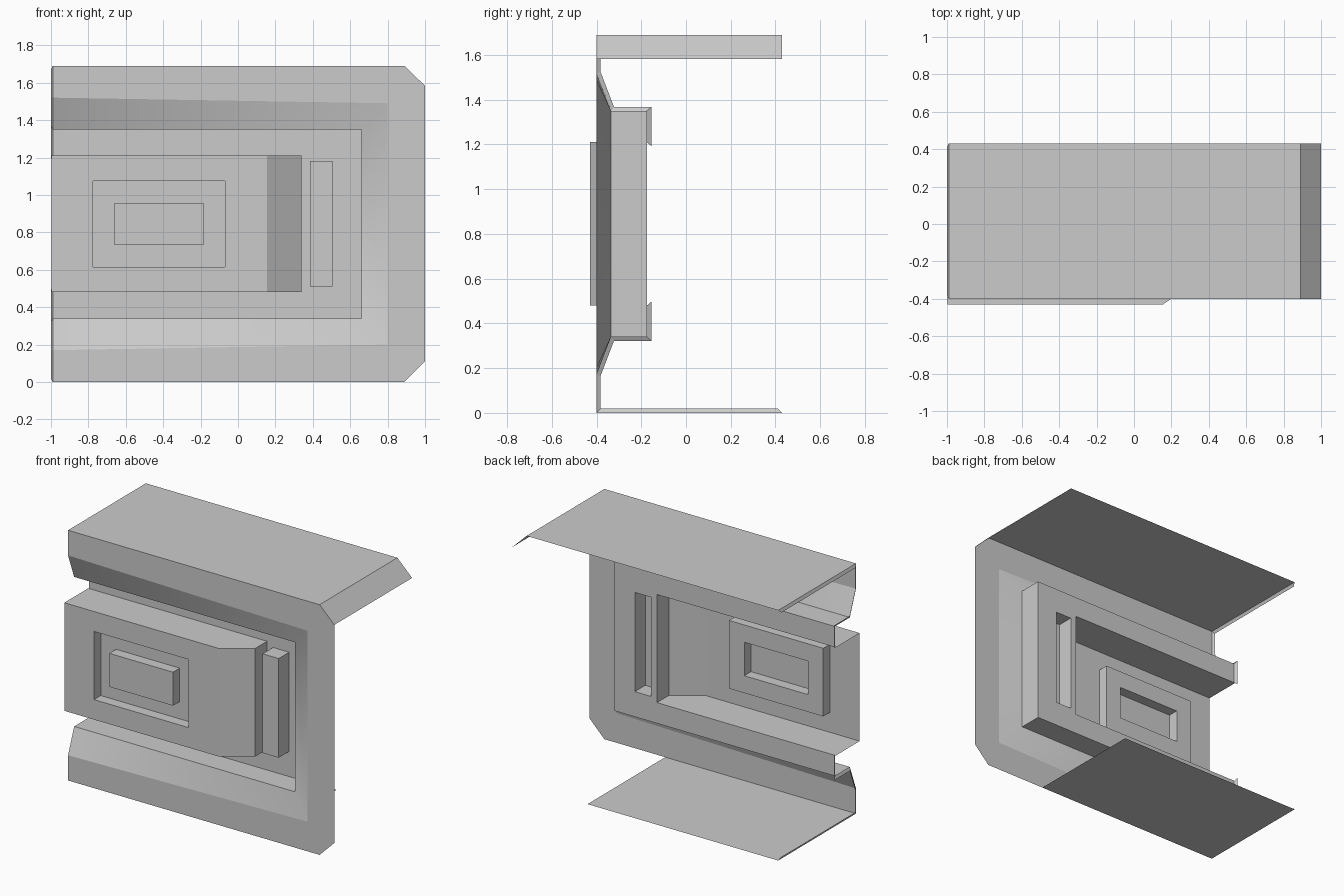
import bpy

if "Cube" in bpy.data.objects:
    bpy.data.objects.remove(bpy.data.objects["Cube"])

H = 1.69           # overall height; the panel mirrors about H / 2
L = -0.99          # left end of the sheets, where the rim begins
FRONT, STEP, FLOOR, BACK = -0.40, -0.335, -0.175, 0.43
BOX = -0.43


def mesh(name, verts, faces, smooth=False):
    me = bpy.data.meshes.new(name)
    me.from_pydata(verts, [], faces)
    me.update()
    for p in me.polygons:
        p.use_smooth = smooth
    ob = bpy.data.objects.new(name, me)
    bpy.context.collection.objects.link(ob)
    return ob


def bands(name, rings, closed=False, cap=False, smooth=False):
    """Skin between successive rings, outer ring first."""
    n = len(rings[0])
    verts = [v for r in rings for v in r]
    faces = []
    for k in range(len(rings) - 1):
        for i in range(n if closed else n - 1):
            j = (i + 1) % n
            faces.append((k*n + i, k*n + j, (k+1)*n + j, (k+1)*n + i))
    if cap:
        faces.append(tuple(range((len(rings) - 1) * n, len(rings) * n)))
    return mesh(name, verts, faces, smooth)


def rect(x0, x1, z, y):
    return [(x0, y, z), (x1, y, z), (x1, y, H - z), (x0, y, H - z)]


# Front frame: outer outline with cut right corners, open on the left
outer = [(L, 0), (0.89, 0), (1, 0.11), (1, H - 0.107), (0.89, H), (L, H)]
opening = [(L, FRONT, 0.17), (0.8, FRONT, 0.2),
           (0.8, FRONT, H - 0.2), (L, FRONT, H - 0.17)]
frame = [(x, FRONT, z) for x, z in outer] + opening[::-1]
mesh("front_frame", frame, [tuple(range(len(frame)))])

# Smooth sloped surround and straight recess walls
bands("sloped_surround", [opening, rect(L, 0.66, 0.34, STEP)], smooth=True)
bands("recess_walls", [rect(L, 0.66, 0.34, STEP), rect(L, 0.66, 0.34, FLOOR)])

# Recess floor, left open behind the box and the slim bar
bands("recess_floor", [rect(L, 0.66, 0.34, FLOOR), rect(L, 0.505, 0.48, FLOOR)])
for i, (x0, x1, z0, z1) in enumerate([(0.34, 0.505, 0.48, 0.51),
                                      (0.34, 0.505, H - 0.51, H - 0.48),
                                      (0.34, 0.385, 0.51, H - 0.51)]):
    mesh(f"recess_floor_infill_{i}",
         [(x0, FLOOR, z0), (x1, FLOOR, z0), (x1, FLOOR, z1), (x0, FLOOR, z1)],
         [(0, 1, 2, 3)])

# Slim vertical bar standing on the floor
bands("slim_bar", [rect(0.385, 0.505, 0.51, FLOOR),
                   rect(0.385, 0.505, 0.51, -0.287)], closed=True, cap=True)

# Central box: top and bottom sides, end wall and angled face
prof = [(-0.997, FLOOR), (0.34, FLOOR), (0.34, -0.305), (0.155, BOX), (-0.997, BOX)]
lo, hi = ([(x, y, z) for x, y in prof] for z in (0.48, H - 0.48))
mesh("central_box_shell", lo + hi,
     [(4, 3, 2, 1, 0), (5, 6, 7, 8, 9), (1, 2, 7, 6), (2, 3, 8, 7)])

# Box face with a sunken border and a raised middle block
bands("central_box_face", [rect(-0.997, 0.155, 0.48, BOX),
                           rect(-0.775, -0.07, 0.615, BOX),
                           rect(-0.775, -0.07, 0.615, BOX + 0.072),
                           rect(-0.66, -0.185, 0.732, BOX + 0.072),
                           rect(-0.66, -0.185, 0.732, BOX)], closed=True, cap=True)

# Top sheet with its angled right edge, and the shorter bottom sheet
bands("top_sheet", [[(x, y, z) for x, z in ((L, H), (0.89, H), (1, H - 0.107))]
                    for y in (BACK, FRONT)][::-1])
mesh("bottom_sheet", [(L, FRONT, 0), (L, BACK, 0), (0.435, BACK, 0), (0.435, FRONT, 0)],
     [(0, 1, 2, 3)])

# Thin bevelled rim along the left edge, mirrored top and bottom
edge = [(BACK, 0), (FRONT, 0), (FRONT, 0.17), (STEP, 0.34), (FLOOR, 0.34), (FLOOR, 0.48)]
rim = [(0.41, 0.02), (-0.382, 0.02), (-0.382, 0.165), (-0.322, 0.322),
       (-0.155, 0.322), (-0.155, 0.497)]
for name, flip in (("lower_rim", False), ("upper_rim", True)):
    rings = [[(x, y, H - z if flip else z) for y, z in path]
             for x, path in ((L, edge), (-1.0, rim))]
    bands(name, rings if flip else rings[::-1])
